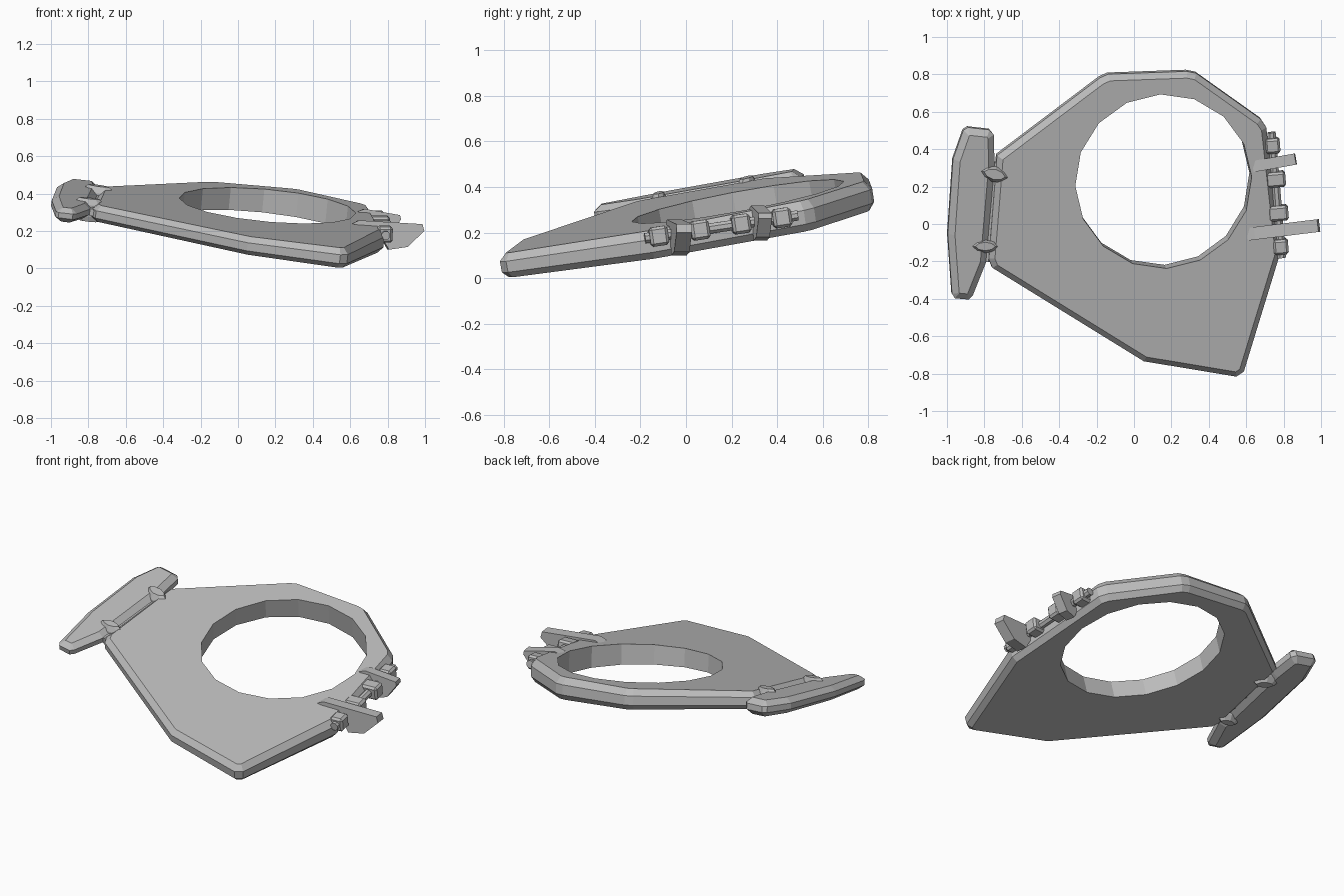
import bpy, bmesh, math
from mathutils import Vector, Matrix

cube = bpy.data.objects.get("Cube")
if cube:
    bpy.data.objects.remove(cube)

grey = bpy.data.materials.new("plain grey")
grey.use_nodes = True
tone = (0.5, 0.5, 0.5, 1)
grey.diffuse_color = tone
grey.node_tree.nodes["Principled BSDF"].inputs["Base Color"].default_value = tone


def finish(name, bm):
    bmesh.ops.recalc_face_normals(bm, faces=bm.faces)
    mesh = bpy.data.meshes.new(name)
    bm.to_mesh(mesh)
    bm.free()
    mesh.materials.append(grey)
    obj = bpy.data.objects.new(name, mesh)
    bpy.context.scene.collection.objects.link(obj)
    return obj


# The plate lies between two slightly tilted planes
def top_z(x, y):
    return 0.11 - 0.093 * (x - 0.55) + 0.186 * (y + 0.78)


def low_z(x, y):
    return -0.116 * (x - 0.54) + 0.167 * (y + 0.81)


def inset(points, d):
    """Move every edge of a counter-clockwise outline inwards by d."""
    out = []
    n = len(points)
    for i in range(n):
        a, b, c = (Vector(points[j % n]) for j in (i - 1, i, i + 1))
        e, f = (b - a).normalized(), (c - b).normalized()
        p, q = Vector((-e.y, e.x)), Vector((-f.y, f.x))
        out.append(b + (p + q) * d / (1 + p.dot(q)))
    return out


def loft(name, rings):
    bm = bmesh.new()
    loops = [[bm.verts.new(p) for p in ring] for ring in rings]
    n = len(loops[0])
    for lower, upper in zip(loops, loops[1:]):
        for i in range(n):
            j = (i + 1) % n
            bm.faces.new((lower[i], lower[j], upper[j], upper[i]))
    bm.faces.new(loops[0][::-1])
    bm.faces.new(loops[-1])
    return finish(name, bm)


def panel(name, outline, levels):
    """Bevelled slab: each level is (height fraction, inset)."""
    rings = []
    for t, d in levels:
        ring = []
        for x, y in inset(outline, d):
            lo, hi = low_z(x, y), top_z(x, y)
            ring.append((x + 0.012 * (t - 0.5), y - 0.02 * (t - 0.5), lo + (hi - lo) * t))
        rings.append(ring)
    return loft(name, rings)


# Main plate
plate_outline = [(0.545, -0.812), (0.585, -0.785), (0.78, -0.15), (0.705, 0.52),
                 (0.675, 0.565), (0.33, 0.81), (0.28, 0.82), (-0.14, 0.805),
                 (-0.185, 0.785), (-0.735, 0.37), (-0.78, -0.18), (-0.76, -0.23),
                 (0.05, -0.73)]
plate = panel("wing_plate", plate_outline, [(0, 0.025), (0.25, 0), (0.7, 0), (1, 0.03)])

# Round opening, cut square to the plate
tilt = Vector((0.1, -0.18, 1)).normalized()
centre = Vector((0.152, 0.238, 0))
centre.z = (top_z(centre.x, centre.y) + low_z(centre.x, centre.y)) / 2
bm = bmesh.new()
bmesh.ops.create_cone(bm, cap_ends=True, segments=16, radius1=0.474, radius2=0.474, depth=0.6)
place = Matrix.Translation(centre) @ tilt.to_track_quat('Z', 'Y').to_matrix().to_4x4()
bmesh.ops.transform(bm, matrix=place @ Matrix.Rotation(math.radians(-4), 4, 'Z'), verts=bm.verts)
cutter = finish("opening_cutter", bm)
cutter.hide_render = True
cutter.hide_set(True)
cut = plate.modifiers.new("opening", 'BOOLEAN')
cut.object = cutter
cut.solver = 'EXACT'

# Side flap
flap_outline = [(-0.96, -0.393), (-0.885, -0.4), (-0.865, -0.38), (-0.793, -0.2),
                (-0.748, 0.32), (-0.752, 0.48), (-0.775, 0.507), (-0.89, 0.52),
                (-0.915, 0.505), (-0.97, 0.35), (-0.998, -0.05), (-0.975, -0.37)]
panel("side_flap", flap_outline, [(0.05, 0.035), (0.35, 0), (0.7, 0), (1, 0.035)])


def bar(name, start, end, width, height, sides=4, bevel=0.0):
    """Straight box or rod between two points."""
    start, end = Vector(start), Vector(end)
    along = (end - start).normalized()
    side = along.cross(Vector((0, 0, 1))).normalized()
    up = side.cross(along)
    ring = []
    for i in range(sides):
        a = 2 * math.pi * (i + 0.5) / sides
        k = 0.5 / math.cos(math.pi / sides)
        ring.append(side * math.cos(a) * width * k + up * math.sin(a) * height * k)
    obj = loft(name, [[start + p for p in ring], [end + p for p in ring]])
    if bevel:
        mod = obj.modifiers.new("bevel", 'BEVEL')
        mod.width, mod.segments = bevel, 1
    return obj


def mid(x, y, lift=0.0):
    return Vector((x, y, (top_z(x, y) + low_z(x, y)) / 2 + lift))


# Flap hinge rod and its lens-shaped fairings
bar("flap_hinge_rod", mid(-0.785, -0.2), mid(-0.742, 0.33), 0.035, 0.04, 8)
for name, x, y, length, width, turn in (("rear_flap_fairing", -0.745, 0.265, 0.18, 0.085, -14),
                                        ("front_flap_fairing", -0.795, -0.12, 0.165, 0.07, 0)):
    rings = []
    height = top_z(x, y) - low_z(x, y) + 0.035
    for t, size in ((-0.5, 0.6), (-0.25, 1), (0.25, 1), (0.5, 0.65)):
        ring = []
        for u, v in ((-0.5, 0), (-0.32, -0.35), (0, -0.5), (0.32, -0.35),
                     (0.5, 0), (0.32, 0.35), (0, 0.5), (-0.32, 0.35)):
            p = Matrix.Rotation(math.radians(turn), 2) @ Vector((u * length * size, v * width * size))
            c = mid(x + p.x, y + p.y, t * height)
            ring.append(c)
        rings.append(ring)
    loft(name, rings)

# Right side hinge rod with square knuckles
rod_a, rod_b = Vector((0.79, -0.18, 0.175)), Vector((0.735, 0.49, 0.275))


def on_rod(y):
    return rod_a.lerp(rod_b, (y - rod_a.y) / (rod_b.y - rod_a.y))


bar("right_hinge_rod", rod_a, rod_b, 0.045, 0.045, 8)
for i, (y0, y1, w) in enumerate(((-0.16, -0.08, 0.08), (0.02, 0.1, 0.11),
                                 (0.2, 0.28, 0.11), (0.38, 0.46, 0.08))):
    bar("hinge_knuckle_%d" % (i + 1), on_rod(y0), on_rod(y1), w, 0.085, 4, 0.012)


# Outward fins carried by the rod
def fin(name, root, turn, width, profile):
    spin = Matrix.Rotation(math.radians(turn), 3, 'Z')
    rings = []
    for s in (-0.5, 0.5):
        ring = []
        for u, z in profile:
            p = spin @ Vector((u, s * width, 0))
            ring.append((root[0] + p.x, root[1] + p.y, z))
        rings.append(ring)
    loft(name, rings)


fin("front_fin", (0.605, -0.055), 7, 0.068,
    [(0, 0.24), (0.04, 0.257), (0.38, 0.237), (0.39, 0.2), (0.3, 0.115), (0.2, 0.1), (0.14, 0.2)])
fin("rear_fin", (0.635, 0.307), 10, 0.06,
    [(0, 0.305), (0.04, 0.318), (0.23, 0.285), (0.235, 0.262), (0.175, 0.18), (0.11, 0.165), (0.07, 0.25)])
